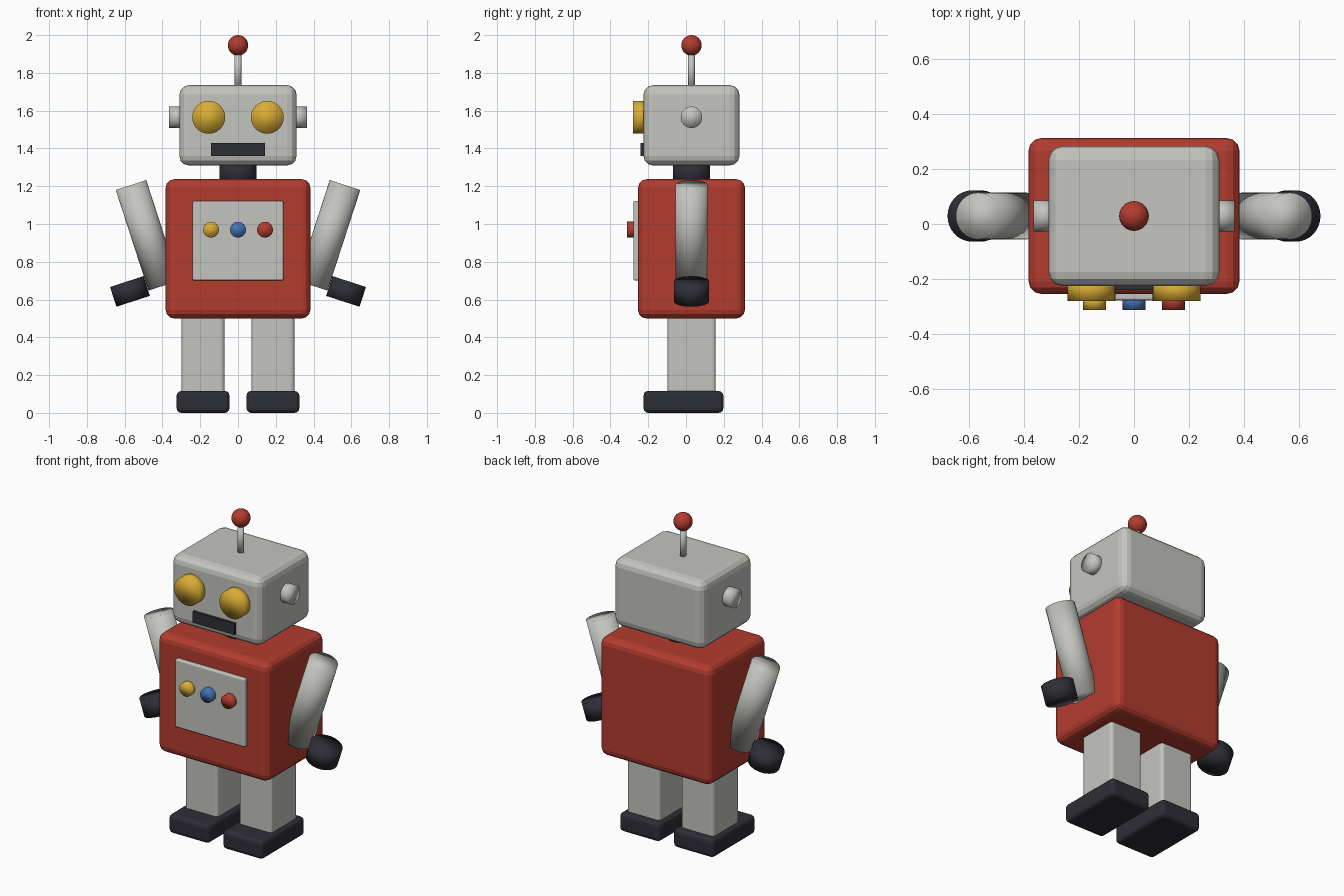
import bpy
import math

if "Cube" in bpy.data.objects:
    bpy.data.objects.remove(bpy.data.objects["Cube"], do_unlink=True)

MID_Y = 0.029


def material(name, rgb):
    m = bpy.data.materials.new(name)
    m.use_nodes = True
    m.diffuse_color = (*rgb, 1)
    m.node_tree.nodes["Principled BSDF"].inputs["Base Color"].default_value = (*rgb, 1)
    return m


grey = material("light grey", (0.55, 0.55, 0.52))
red = material("red", (0.45, 0.045, 0.028))
dark = material("charcoal", (0.027, 0.027, 0.037))
yellow = material("golden yellow", (0.7, 0.42, 0.035))
blue = material("blue", (0.06, 0.17, 0.45))


def finish(name, mat):
    ob = bpy.context.object
    ob.name = name
    ob.data.materials.append(mat)
    return ob


def box(name, mat, x, y, z, bevel):
    """Bevelled box from (min, max) ranges."""
    centre = [(a + b) / 2 for a, b in (x, y, z)]
    bpy.ops.mesh.primitive_cube_add(size=1, location=centre)
    ob = finish(name, mat)
    ob.scale = [b - a for a, b in (x, y, z)]
    bpy.ops.object.transform_apply(location=False, rotation=False, scale=True)
    if bevel:
        mod = ob.modifiers.new("rounded edges", "BEVEL")
        mod.width = bevel
        mod.segments = 3
    return ob


def cylinder(name, mat, centre, radius, depth, rotation=(0, 0, 0)):
    bpy.ops.mesh.primitive_cylinder_add(vertices=32, radius=radius, depth=depth,
                                        location=centre, rotation=rotation)
    ob = finish(name, mat)
    bpy.ops.object.shade_smooth()
    return ob


FORWARD = (math.pi / 2, 0, 0)
SIDEWAYS = (0, math.pi / 2, 0)

# Torso, neck and head
box("torso", red, (-0.383, 0.383), (-0.254, 0.312), (0.5, 1.237), 0.045)
box("head", grey, (-0.31, 0.31), (-0.225, 0.283), (1.31, 1.735), 0.05)
cylinder("neck", dark, (0, MID_Y, 1.27), 0.098, 0.16)

# Chest panel with three buttons
box("chest_panel", grey, (-0.24, 0.24), (-0.278, -0.23), (0.7, 1.123), 0.01)
for name, mat, x in (("yellow_button", yellow, -0.143),
                     ("blue_button", blue, 0),
                     ("red_button", red, 0.143)):
    cylinder(name, mat, (x, -0.285, 0.97), 0.042, 0.054, FORWARD)

# Mouth and antenna
box("mouth", dark, (-0.143, 0.143), (-0.24, -0.2), (1.36, 1.43), 0)
cylinder("antenna_rod", grey, (0, MID_Y, 1.81), 0.0185, 0.2)
bpy.ops.mesh.primitive_uv_sphere_add(segments=32, ring_count=16, radius=0.054,
                                     location=(0, MID_Y, 1.946))
finish("antenna_ball", red)
bpy.ops.object.shade_smooth()

# Paired parts
for side, s in (("left", 1), ("right", -1)):
    tilt = (0, s * math.radians(18), 0)
    cylinder(side + "_eye", yellow, (s * 0.155, -0.24, 1.565), 0.087, 0.08, FORWARD)
    cylinder(side + "_ear", grey, (s * 0.325, MID_Y, 1.565), 0.057, 0.08, SIDEWAYS)
    cylinder(side + "_arm", grey, (s * 0.48, MID_Y, 0.94), 0.085, 0.56, tilt)
    cylinder(side + "_hand", dark, (s * 0.572, MID_Y, 0.643), 0.093, 0.11, tilt)
    x = s * 0.185
    box(side + "_leg", grey, (x - 0.113, x + 0.113), (-0.098, 0.157), (0.09, 0.54), 0.02)
    box(side + "_foot", dark, (x - 0.14, x + 0.14), (-0.225, 0.198), (0, 0.116), 0.025)
